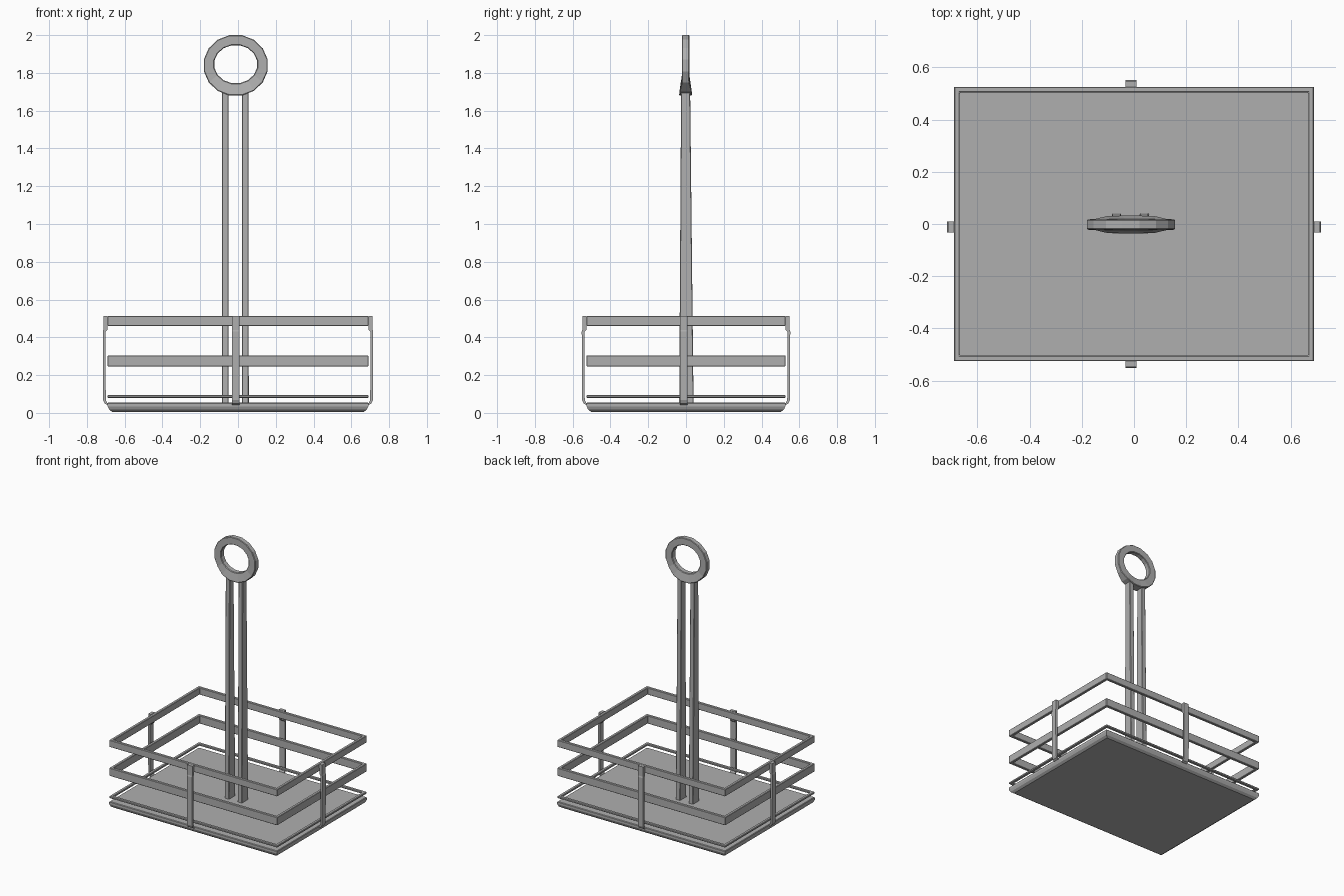
import bpy, bmesh, math
from mathutils import Vector

if "Cube" in bpy.data.objects:
    bpy.data.objects.remove(bpy.data.objects["Cube"])

CX = -0.012          # the handle and straps sit slightly off centre
HX, HY = 0.69, 0.526  # half size of the basket

# Dark grey metal
metal = bpy.data.materials.new("dark_metal")
metal.diffuse_color = (0.43, 0.43, 0.43, 1.0)
metal.use_nodes = True
metal.node_tree.nodes["Principled BSDF"].inputs["Base Color"].default_value = metal.diffuse_color


def make_object(name, bm, bevel):
    bmesh.ops.recalc_face_normals(bm, faces=bm.faces)
    mesh = bpy.data.meshes.new(name)
    bm.to_mesh(mesh)
    bm.free()
    mesh.materials.append(metal)
    obj = bpy.data.objects.new(name, mesh)
    bpy.context.collection.objects.link(obj)
    if bevel:
        mod = obj.modifiers.new("soft_edges", 'BEVEL')
        mod.width = bevel
        mod.segments = 1
        mod.limit_method = 'ANGLE'
        mod.angle_limit = math.radians(40)
    return obj


def skin(name, loops, closed=False, bevel=0.0):
    """Join equal-length vertex loops; cap the ends or close into a ring."""
    bm = bmesh.new()
    rows = [[bm.verts.new(p) for p in loop] for loop in loops]
    n = len(rows[0])
    pairs = list(zip(rows, rows[1:])) + ([(rows[-1], rows[0])] if closed else [])
    for a, b in pairs:
        for i in range(n):
            j = (i + 1) % n
            bm.faces.new((a[i], a[j], b[j], b[i]))
    if not closed:
        bm.faces.new(rows[0])
        bm.faces.new(rows[-1])
    return make_object(name, bm, bevel)


def rect(hx, hy, z, cx=0.0, cy=0.0):
    return [(cx + sx * hx, cy + sy * hy, z)
            for sx, sy in ((-1, -1), (1, -1), (1, 1), (-1, 1))]


# Base plate with a chamfered underside
skin("base_plate", [rect(HX - 0.025, HY - 0.025, 0.005), rect(HX - 0.008, HY - 0.008, 0.017),
                    rect(HX, HY, 0.035), rect(HX, HY, 0.051),
                    rect(HX - 0.004, HY - 0.004, 0.055)])

# Rectangular rails: low wire, middle and top bands
for name, z0, z1 in (("lower_rail", 0.08, 0.095),
                     ("middle_rail", 0.245, 0.305),
                     ("top_rail", 0.46, 0.512)):
    t = 0.022
    skin(name, [rect(HX, HY, z0), rect(HX, HY, z1),
                rect(HX - t, HY - t, z1), rect(HX - t, HY - t, z0)],
         closed=True, bevel=0.003)


# Vertical straps curving in under the base edge, one per side
# (outer offset, inner offset, height)
STRAP = [(0.004, -0.004, 0.043), (0.016, 0.001, 0.05), (0.024, 0.010, 0.068),
         (0.026, 0.011, 0.43), (0.023, 0.002, 0.44), (0.023, 0.0, 0.512)]


def strap(name, out, side, reach):
    out, side = Vector(out), Vector(side)
    loops = []
    for o, i, z in STRAP:
        mid = side * CX + Vector((0, 0, z))
        loops.append([mid + out * (reach + d) + side * s * 0.021
                      for d, s in ((o, -1), (o, 1), (i, 1), (i, -1))])
    skin(name, loops)


strap("front_strap", (0, -1, 0), (1, 0, 0), HY)
strap("back_strap", (0, 1, 0), (1, 0, 0), HY)
strap("left_strap", (-1, 0, 0), (0, 1, 0), HX)
strap("right_strap", (1, 0, 0), (0, 1, 0), HX)

# Twin flat handle posts, tapering in depth towards the ring
for name, s in (("left_post", -1), ("right_post", 1)):
    x = -0.014 + s * 0.053
    skin(name, [rect(0.018, 0.038, 0.05, x, 0.002),
                rect(0.017, 0.024, 1.70, x, -0.002)], bevel=0.003)

# Faceted grip ring, flared in depth where it meets the posts
N = 16
loops = []
for k in range(N):
    a = 2 * math.pi * (k + 0.5) / N
    c, s = math.cos(a), math.sin(a)
    section = []
    flare = min(max((-0.54 - s) / 0.35, 0), 1)
    for rx, rz, cz, front in ((0.172, 0.163, 1.84, -1), (0.172, 0.163, 1.84, 1),
                              (0.115, 0.102, 1.846, 1), (0.115, 0.102, 1.846, -1)):
        depth = 0.02 + (0.015 * flare if rx > 0.15 else 0.0)
        section.append((CX + rx * c, front * depth - 0.002, cz + rz * s))
    loops.append(section)
skin("grip_ring", loops, closed=True, bevel=0.004)
